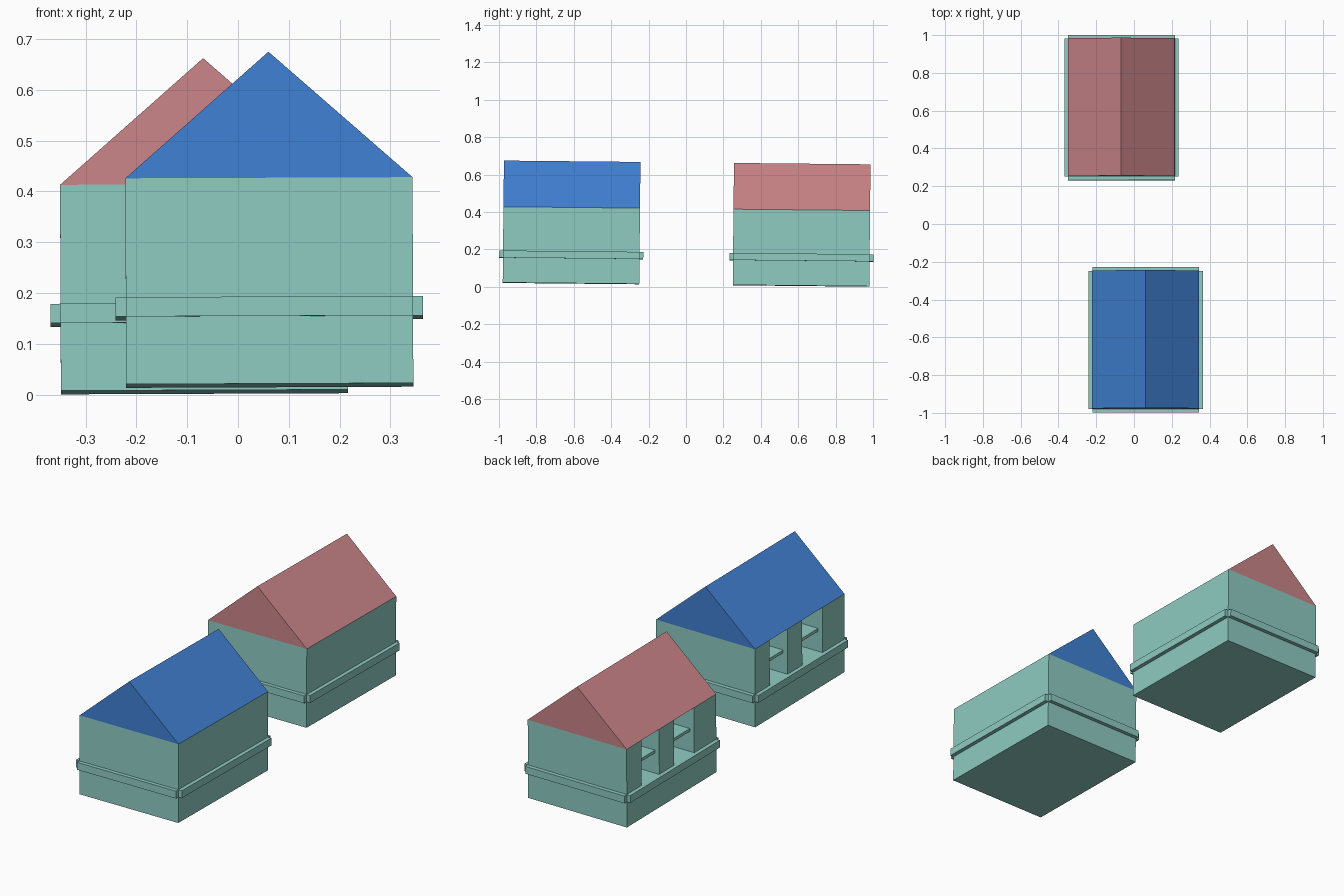
import bpy, bmesh
from mathutils import Matrix, Vector

if "Cube" in bpy.data.objects:
    bpy.data.objects.remove(bpy.data.objects["Cube"])

W, L, H = 0.565, 0.73, 0.405      # house body width, length, wall height
PEAK = 0.653                      # ridge height
BAND0, BAND1, OUT = 0.133, 0.171, 0.02
# the whole model leans very slightly
LEAN = (Matrix.Translation((0, 0, 0.012)) @ Matrix.Rotation(-0.01, 4, 'X')
        @ Matrix.Rotation(-0.004, 4, 'Y'))


def material(name, rgb):
    m = bpy.data.materials.new(name)
    m.diffuse_color = (*rgb, 1)
    m.use_nodes = True
    m.node_tree.nodes["Principled BSDF"].inputs["Base Color"].default_value = m.diffuse_color
    return m


WALL = material("wall_teal", (0.27, 0.60, 0.54))
BLUE = material("roof_blue", (0.052, 0.22, 0.66))
RED = material("roof_red", (0.60, 0.235, 0.25))


def add_box(bm, lo, hi):
    lo, hi = Vector(lo), Vector(hi)
    size = hi - lo
    bmesh.ops.create_cube(bm, size=1, matrix=Matrix.Translation((lo + hi) / 2)
                          @ Matrix.Diagonal((*size, 1)))


def finish(bm, name, mat, place):
    bmesh.ops.recalc_face_normals(bm, faces=bm.faces)
    me = bpy.data.meshes.new(name)
    bm.to_mesh(me)
    bm.free()
    ob = bpy.data.objects.new(name, me)
    bpy.context.collection.objects.link(ob)
    me.materials.append(mat)
    ob.matrix_world = place
    return ob


def boxes(name, mat, place, *spans):
    bm = bmesh.new()
    for lo, hi in spans:
        add_box(bm, lo, hi)
    return finish(bm, name, mat, place)


def house(label, x, y, roof_mat):
    place = LEAN @ Matrix.Translation((x, y, 0))
    w, l = W / 2, L / 2
    # openings on the left wall, measured from the back corner
    bays = [(l - 0.265, l - 0.12), (l - 0.55, l - 0.385)]
    depth, recess = 0.16, 0.025

    # body with two niches cut into the left wall
    body = boxes(label + "_body", WALL, place, ((-w, -l, 0), (w, l, H)))
    cutter = boxes(label + "_niche_cutter", WALL, place,
                   *[((-w - 0.1, a, BAND1), (-w + depth, b, H + 0.1)) for a, b in bays])
    cutter.hide_render = True
    cutter.hide_set(True)
    cut = body.modifiers.new("niches", 'BOOLEAN')
    cut.operation, cut.solver, cut.object = 'DIFFERENCE', 'EXACT', cutter

    # shelf across each niche
    boxes(label + "_shelves", WALL, place,
          *[((-w + recess, a, 0.275), (-w + depth, b, 0.29)) for a, b in bays])

    # ledge strips on the four walls, open at the corners
    boxes(label + "_ledge", WALL, place,
          ((-w - OUT, -l, BAND0), (-w, l, BAND1)),
          ((w, -l, BAND0), (w + OUT, l, BAND1)),
          ((-w, -l - OUT, BAND0), (w, -l, BAND1)),
          ((-w, l, BAND0), (w, l + OUT, BAND1)))

    # gable roof prism
    bm = bmesh.new()
    tri = [(-w, H), (w, H), (0, PEAK)]
    face = bm.faces.new([bm.verts.new((px, -l, pz)) for px, pz in tri])
    ext = bmesh.ops.extrude_face_region(bm, geom=[face], use_keep_orig=True)
    bmesh.ops.translate(bm, vec=(0, L, 0),
                        verts=[g for g in ext["geom"] if isinstance(g, bmesh.types.BMVert)])
    finish(bm, label + "_roof", roof_mat, place)


house("front_house", 0.0625, -0.615, BLUE)
house("back_house", -0.066, 0.615, RED)
